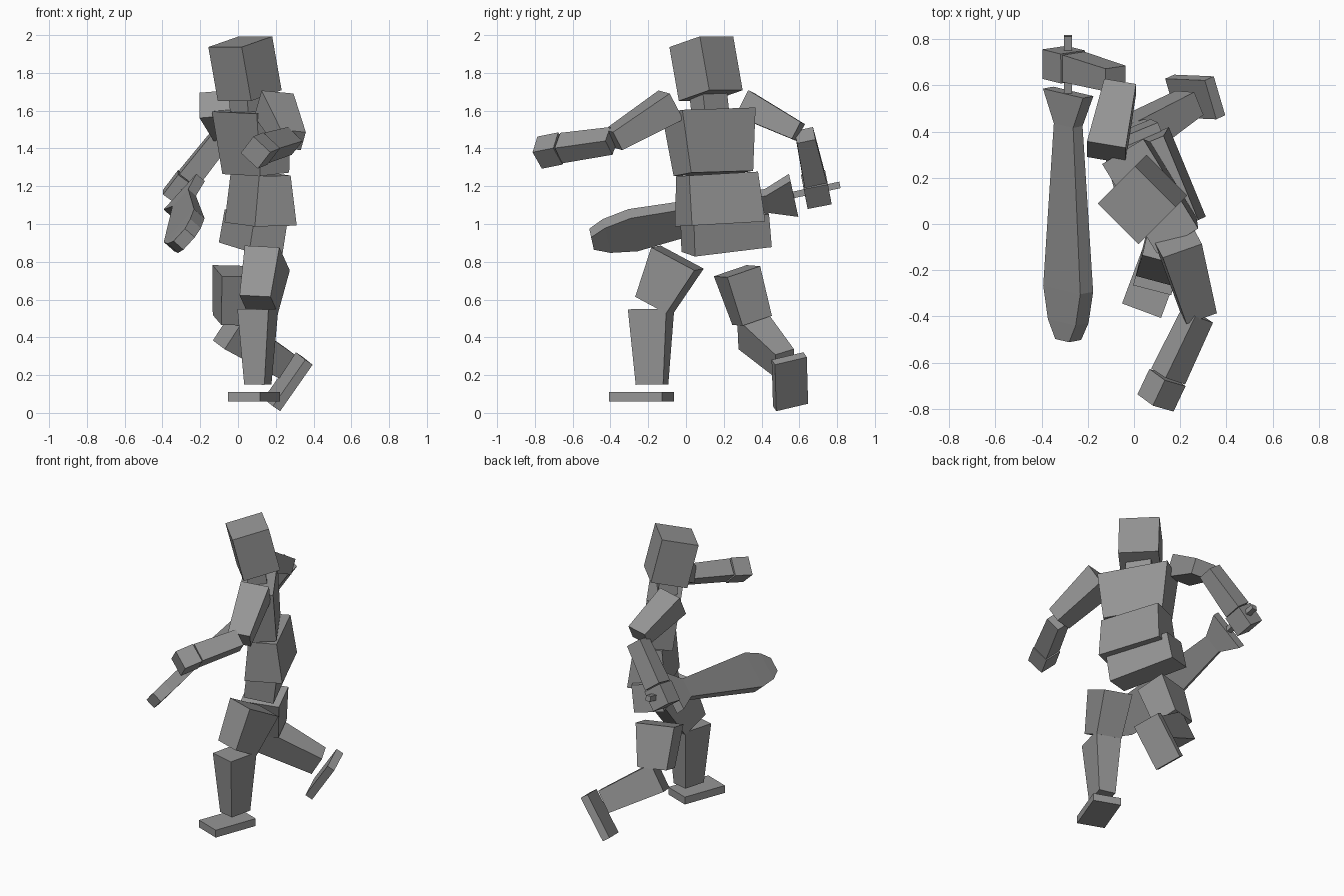
import bpy, bmesh
from mathutils import Vector

gray = bpy.data.materials.new("plain gray")
gray.diffuse_color = (0.3, 0.3, 0.3, 1)


def loft(name, side, sections):
    """Rectangular rings (point, width along side, depth) joined along a straight axis."""
    pts = [Vector(s[0]) for s in sections]
    axis = (pts[-1] - pts[0]).normalized()
    side = Vector(side)
    side = (side - axis * side.dot(axis)).normalized()
    deep = axis.cross(side)
    bm = bmesh.new()
    rings = []
    for p, (_, w, d) in zip(pts, sections):
        rings.append([bm.verts.new(p + side * w * i / 2 + deep * d * j / 2)
                      for i, j in ((-1, -1), (1, -1), (1, 1), (-1, 1))])
    for a, b in zip(rings, rings[1:]):
        for k in range(4):
            n = (k + 1) % 4
            bm.faces.new((a[k], a[n], b[n], b[k]))
    bm.faces.new(rings[0][::-1])
    bm.faces.new(rings[-1])
    bmesh.ops.recalc_face_normals(bm, faces=bm.faces)
    mesh = bpy.data.meshes.new(name)
    bm.to_mesh(mesh)
    bm.free()
    mesh.materials.append(gray)
    ob = bpy.data.objects.new(name, mesh)
    bpy.context.collection.objects.link(ob)
    return ob


# head and trunk
loft("head", (.16, .16, .045), [((.062, .131, 1.68), .235, .25), ((.012, .081, 1.965), .235, .25)])
loft("neck", (-.6, .8, 0), [((.055, .13, 1.58), .16, .12), ((.045, .115, 1.71), .16, .12)])
loft("chest", (-.52, .85, .02), [((.094, .145, 1.268), .385, .18), ((.07, .12, 1.6), .455, .21)])
loft("waist", (-.38, .92, .03), [((.12, .18, 1.0), .42, .24), ((.12, .165, 1.265), .395, .18)])
loft("pelvis", (-.38, .92, 0), [((.066, .215, .865), .44, .19), ((.095, .205, 1.04), .43, .19)])

# left arm, stretched forward
loft("left_upper_arm", (1, .25, -.15), [((.19, -.08, 1.63), .18, .16), ((.28, -.385, 1.445), .14, .11)])
hand_side = (.7, -.2, -.65)
loft("left_forearm", hand_side, [((.275, -.395, 1.44), .11, .10), ((.148, -.66, 1.402), .12, .11)])
loft("left_hand", hand_side, [((.145, -.665, 1.40), .125, .12), ((.093, -.775, 1.378), .125, .12)])

# right arm, holding the club behind
loft("right_upper_arm", (1, -.2, .1), [((-.12, .31, 1.635), .17, .15), ((-.06, .595, 1.49), .14, .10)])
hand_side = (0, 1, .2)
loft("right_forearm", hand_side, [((-.08, .63, 1.47), .10, .11), ((-.262, .68, 1.24), .12, .12)])
loft("right_hand", hand_side, [((-.265, .68, 1.235), .13, .13), ((-.345, .70, 1.13), .13, .13)])

# left leg, standing
loft("left_thigh", (.95, -.23, 0), [((.155, -.045, .82), .19, .265), ((.11, -.165, .575), .17, .19)])
loft("left_shin", (.97, -.25, 0), [((.105, -.185, .55), .17, .21), ((.105, -.18, .15), .11, .15)])
loft("left_foot", (.94, -.35, 0), [((.085, -.235, .06), .18, .30), ((.085, -.235, .11), .18, .30)])

# right leg, trailing with the toes down
leg_side = Vector((-.05, .17, .04))
loft("right_thigh", leg_side, [((.01, .27, .75), .19, .25), ((-.02, .35, .49), .17, .19)])
loft("right_shin", leg_side, [((-.05, .35, .44), .17, .19), ((.24, .525, .26), .11, .15)])
sole = Vector((-.185, .03, -.25)).cross(leg_side).normalized()
foot = Vector((.265, .55, .165))
down = sole if sole.x > 0 else -sole
loft("right_foot", leg_side, [(foot - down * .025, .18, .30), (foot + down * .025, .18, .30)])

# club: thin grip through the hand, flared collar and broad blade
loft("club_grip", (1, 0, 0), [((-.285, .815, 1.207), .035, .035), ((-.285, .55, 1.15), .035, .035)])
profile = [(.57, .26, .06), (.43, .125, .055), (-.28, .24, .075), (-.42, .18, .075), (-.5, .09, .07)]
loft("club_blade", (.65, 0, .74), [((-.285, y, 1.028 + .217 * y), w, d) for y, w, d in profile])
